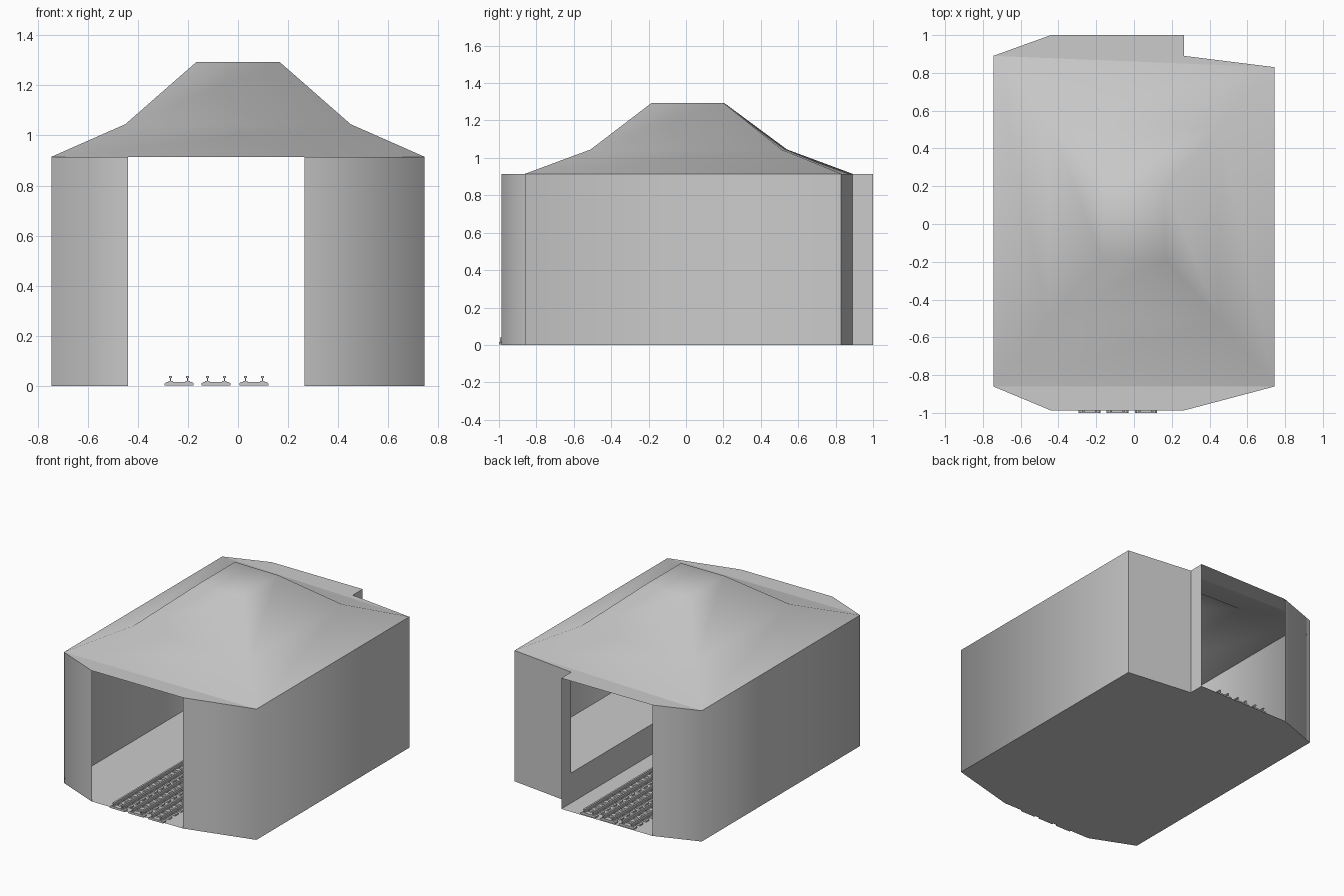
import bpy
import math

if "Cube" in bpy.data.objects:
    bpy.data.objects.remove(bpy.data.objects["Cube"], do_unlink=True)

grey = bpy.data.materials.new("plain_grey")
grey.use_nodes = True
colour = (0.6, 0.6, 0.6, 1.0)
grey.diffuse_color = colour
grey.node_tree.nodes["Principled BSDF"].inputs["Base Color"].default_value = colour


def make(name, verts, faces, smooth=None):
    mesh = bpy.data.meshes.new(name)
    mesh.from_pydata(verts, [], faces)
    mesh.materials.append(grey)
    if smooth:
        mesh.shade_smooth()
        mesh.set_sharp_from_angle(angle=math.radians(smooth))
    obj = bpy.data.objects.new(name, mesh)
    bpy.context.collection.objects.link(obj)
    return obj


def sheet(name, outline, z, up=True):
    order = list(range(len(outline)))
    return make(name, [(x, y, z) for x, y in outline], [order if up else order[::-1]])


def wall(name, path, z0, z1, smooth=None):
    n = len(path)
    verts = [(x, y, z) for z in (z0, z1) for x, y in path]
    return make(name, verts, [(i, i + 1, n + i + 1, n + i) for i in range(n - 1)], smooth)


def extrude_y(profile, y0, y1, verts, faces):
    """Add a closed prism with an x-z profile."""
    n, s = len(profile), len(verts)
    verts += [(x, y, z) for y in (y0, y1) for x, z in profile]
    faces.append([s + i for i in range(n)])
    faces.append([s + n + i for i in reversed(range(n))])
    for i in range(n):
        j = (i + 1) % n
        faces.append((s + j, s + i, s + n + i, s + n + j))


EAVE = 0.915
PLATFORM = 0.21
right_path = [(0.265, -0.987), (0.745, -0.86), (0.745, 0.83), (0.265, 0.89), (0.265, 1.0)]
left_path = [(-0.44, 1.0), (-0.745, 0.89), (-0.745, -0.86), (-0.44, -0.987)]

# Side walls, leaving both ends open
wall("platform_side_wall", right_path, 0, EAVE, 79)
wall("track_side_wall", left_path, 0, EAVE, 79)

# Floor and raised platform
sheet("floor", right_path + left_path, 0, up=False)
sheet("platform_top", right_path[:4], PLATFORM)
wall("platform_edge", [right_path[3], right_path[0]], 0, PLATFORM)

# Flat ceilings over the two end bays
sheet("front_canopy", [left_path[2], left_path[3], right_path[0], right_path[1]], EAVE)
sheet("back_canopy", right_path[2:] + left_path[:2], EAVE)

# Flared hip roof: half width, front y, back y at each side, height
rings = [
    (0.745, -0.86, 0.83, 0.89, EAVE),
    (0.45, -0.51, 0.51, 0.54, 1.045),
    (0.167, -0.185, 0.20, 0.205, 1.293),
]
verts, faces = [], []
for w, front, back_r, back_l, z in rings:
    verts += [(-w, front, z), (w, front, z), (w, back_r, z), (-w, back_l, z)]
for r in (0, 4):
    for i in range(4):
        j = (i + 1) % 4
        faces.append((r + i, r + j, r + 4 + j, r + 4 + i))
faces.append((8, 9, 10, 11))
make("roof", verts, faces, 79)

# Three railway tracks
SLEEPERS = 30
for name, cx in (("left", 0.063), ("middle", -0.088), ("right", -0.235)):
    verts, faces = [], []
    sleeper = [(cx - 0.058, 0.001), (cx + 0.058, 0.001), (cx + 0.058, 0.01),
               (cx + 0.05, 0.016), (cx - 0.05, 0.016), (cx - 0.058, 0.01)]
    for k in range(SLEEPERS):
        y = -1.0 + k * 1.96 / (SLEEPERS - 1)
        extrude_y(sleeper, y, y + 0.032, verts, faces)
    make(name + "_track_sleepers", verts, faces)

    verts, faces = [], []
    for side in (-1, 1):
        x = cx + side * 0.034
        for half, z0, z1 in ((0.009, 0.016, 0.019), (0.002, 0.019, 0.032), (0.006, 0.032, 0.039)):
            bar = [(x - half, z0), (x + half, z0), (x + half, z1), (x - half, z1)]
            extrude_y(bar, -0.995, 0.99, verts, faces)
    make(name + "_track_rails", verts, faces)
